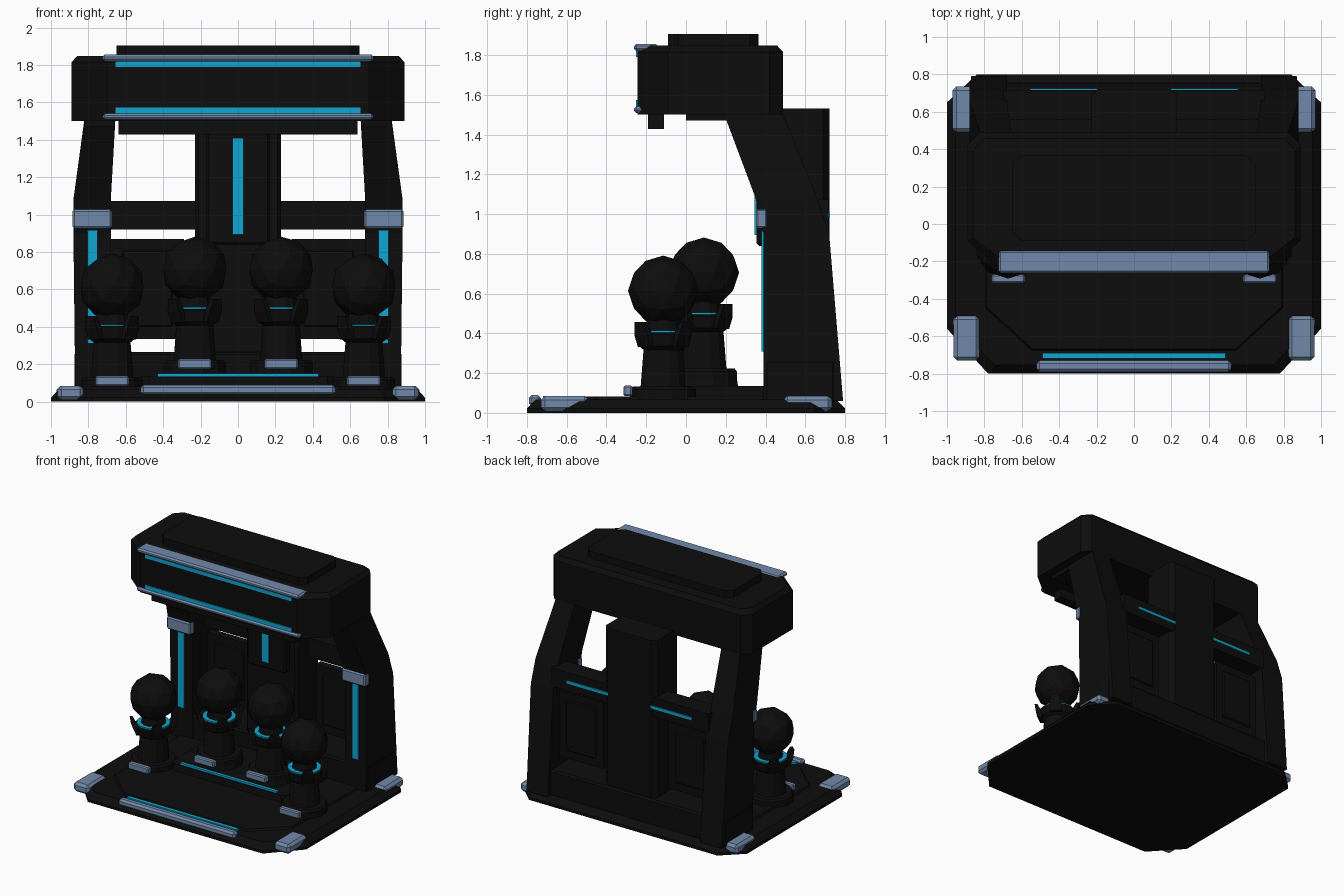
import bpy, bmesh, math
from mathutils import Matrix, Vector

if "Cube" in bpy.data.objects:
    bpy.data.objects.remove(bpy.data.objects["Cube"])


def material(name, rgb):
    m = bpy.data.materials.new(name)
    m.diffuse_color = (*rgb, 1)
    m.use_nodes = True
    m.node_tree.nodes["Principled BSDF"].inputs["Base Color"].default_value = m.diffuse_color
    return m


BLACK = material("black", (0.004, 0.004, 0.004))
STEEL = material("blue_grey", (0.165, 0.25, 0.40))
CYAN = material("cyan_glow", (0.005, 0.39, 0.64))


def finish(name, bm, mat, bevel=0):
    bmesh.ops.recalc_face_normals(bm, faces=bm.faces)
    me = bpy.data.meshes.new(name)
    bm.to_mesh(me)
    bm.free()
    me.materials.append(mat)
    ob = bpy.data.objects.new(name, me)
    bpy.context.collection.objects.link(ob)
    if bevel:
        mod = ob.modifiers.new("bevel", "BEVEL")
        mod.width, mod.segments = bevel, 1
    return ob


def loft(name, rings, mat, bevel=0):
    """Skin a stack of equal-length point rings and cap both ends."""
    bm = bmesh.new()
    vs = [[bm.verts.new(p) for p in r] for r in rings]
    n = len(rings[0])
    for a, b in zip(vs, vs[1:]):
        for i in range(n):
            j = (i + 1) % n
            bm.faces.new((a[i], a[j], b[j], b[i]))
    bm.faces.new(vs[0])
    bm.faces.new(vs[-1])
    return finish(name, bm, mat, bevel)


def box(name, x, y, z, mat=BLACK, bevel=0):
    rings = [[(x[0], y[0], h), (x[1], y[0], h), (x[1], y[1], h), (x[0], y[1], h)] for h in z]
    return loft(name, rings, mat, bevel)


def plate(name, half, levels, mat=BLACK):
    """Symmetric outline given for +x; levels are (z, inset)."""
    pts = half + [(-x, y) for x, y in reversed(half)]
    cy = (max(p[1] for p in pts) + min(p[1] for p in pts)) / 2
    hx = max(p[0] for p in pts)
    hy = max(p[1] for p in pts) - cy
    rings = [[(x * (1 - d / hx), cy + (y - cy) * (1 - d / hy), z) for x, y in pts]
             for z, d in levels]
    return loft(name, rings, mat)


def lathe(name, centre, profile, mat=BLACK, n=12):
    cx, cy, cz = centre
    rings = [[(cx + r * math.cos(2 * math.pi * (i + .5) / n),
               cy + r * math.sin(2 * math.pi * (i + .5) / n), cz + z)
              for i in range(n)] for r, z in profile]
    return loft(name, rings, mat)


# Base with chamfered corners, deck and riser
plate("base", [(.78, -.8), (1, -.56), (1, .65), (.84, .8)],
      [(0, 0), (.022, 0), (.068, .045)])
plate("deck", [(.55, -.68), (.8, -.45), (.8, .42)], [(.06, 0), (.082, .012)])
plate("riser", [(.48, -.14), (.52, -.1), (.52, .42)], [(.07, 0), (.135, .005)])
box("riser_light", (-.43, .43), (-.125, -.1), (.13, .15), CYAN)
box("front_bar", (-.52, .52), (-.79, -.73), (.035, .09), STEEL, .015)
box("front_light", (-.49, .49), (-.72, -.69), (.055, .085), CYAN)

# Pillars, clamps and corner brackets on both sides
for s in (-1, 1):
    def span(a, b):
        return (a, b) if s > 0 else (-b, -a)

    sections = [(.06, .68, .87, .39, .79), (.9, .68, .88, .39, .72),
                (1.08, .68, .88, .35, .66), (1.52, .655, .82, .185, .48)]
    loft("pillar", [[(s * a, c, z), (s * b, c, z), (s * b, d, z), (s * a, d, z)]
                    for z, a, b, c, d in sections], BLACK)
    box("pillar_clamp", span(.675, .885), (.352, .41), (.927, 1.027), STEEL, .01)
    box("pillar_light", span(.75, .805), (.38, .4), (.31, .915), CYAN)
    box("front_bracket", span(.825, .965), (-.73, -.49), (.008, .085), STEEL, .02)
    box("back_bracket", span(.85, .97), (.49, .735), (.008, .085), STEEL, .02)
    # Back wall panels float inside the frame
    box("wall_panel", span(.29, .69), (.58, .64), (.335, .87))
    box("panel_plate", span(.35, .62), (.57, .65), (.4, .81), BLACK, .008)
    box("back_light", span(.19, .557), (.70, .724), (.985, 1.008), CYAN)
    box("canopy_bracket", span(.66, .82), (.0, .3), (1.47, 1.52))

# Back wall beams and centre column
box("lower_beam", (-.875, .875), (.395, .75), (.05, .265), BLACK, .012)
box("upper_beam", (-.7, .7), (.56, .716), (.92, 1.072))
plate("column", [(.21, .42), (.23, .44), (.23, .69), (.195, .722)], [(.06, 0), (1.53, 0)])
box("column_plate", (-.17, .17), (.355, .44), (.84, 1.51), BLACK, .012)
box("column_light", (-.03, .03), (.345, .36), (.895, 1.41), CYAN)

# Canopy with chamfered corners, top slab, trim and lights
plate("canopy", [(.70, -.245), (.89, -.09), (.89, .42), (.83, .488)],
      [(1.5, 0), (1.815, 0), (1.848, .03)])
plate("canopy_slab", [(.6, -.09), (.65, -.04), (.65, .32), (.6, .365)],
      [(1.84, 0), (1.905, 0)])
box("canopy_top_trim", (-.725, .725), (-.262, -.14), (1.82, 1.856), STEEL, .012)
box("canopy_bottom_trim", (-.725, .725), (-.262, -.2), (1.508, 1.541), STEEL, .012)
box("canopy_top_light", (-.655, .655), (-.252, -.24), (1.79, 1.82), CYAN)
box("canopy_bottom_light", (-.655, .655), (-.252, -.24), (1.541, 1.573), CYAN)
box("canopy_under_rail", (-.64, .64), (-.19, -.11), (1.428, 1.51))


def bust(x, y, z):
    """Display bust standing at height z."""
    lathe("bust_foot", (x, y, z), [(.172, -.03), (.172, .035), (.16, .05)])
    lathe("bust_body", (x, y, z),
          [(.118, .04), (.102, .235), (.128, .255), (.138, .315), (.118, .325)])
    lathe("bust_ring_light", (x, y, z), [(.125, .318), (.125, .332)], CYAN)
    lathe("bust_neck", (x, y, z), [(.095, .31), (.08, .42)])
    # Collar tabs flare out on the diagonals
    for k in range(4):
        rot = Matrix.Rotation(math.pi / 4 + k * math.pi / 2, 3, 'Z')
        rings = [[Vector((x, y, z + h)) + rot @ Vector((r, w, 0))
                  for r, w in ((a, -c), (b, -c), (b, c), (a, c))]
                 for h, a, b, c in ((.25, .10, .135, .045), (.31, .12, .16, .045),
                                    (.375, .15, .172, .03))]
        loft("bust_collar_tab", rings, BLACK)
    bm = bmesh.new()
    bmesh.ops.create_icosphere(bm, subdivisions=2, radius=.177,
                               matrix=Matrix.Translation((x, y, z + .532)))
    finish("bust_head", bm, BLACK)
    box("bust_label_block", (x - .09, x + .09), (y - .2, y - .155),
        (z + .003, z + .055), STEEL, .008)


for s in (-1, 1):
    bust(s * .673, -.115, .082)
    bust(s * .231, .09, .173)
    # Inner foot spacer down to the riser
    lathe("inner_foot_base", (s * .231, .09, .12), [(.18, 0), (.172, .05)])
